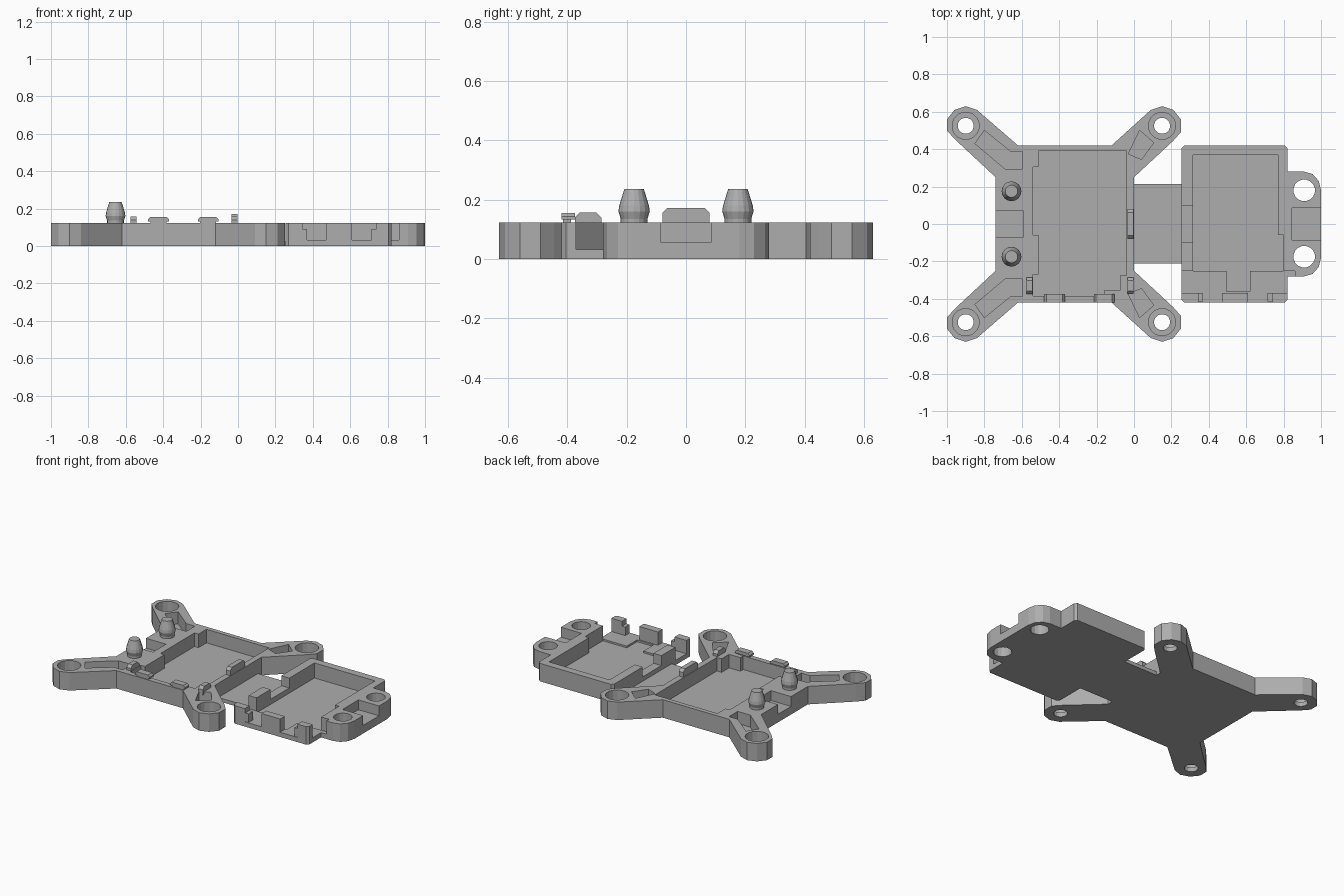
import bpy, bmesh, math

if "Cube" in bpy.data.objects:
    bpy.data.objects.remove(bpy.data.objects["Cube"])

grey = bpy.data.materials.new("plain grey")
grey.use_nodes = True
COLOR = (0.42, 0.42, 0.42, 1)
grey.diffuse_color = COLOR
grey.node_tree.nodes["Principled BSDF"].inputs["Base Color"].default_value = COLOR


def finish(name, bm):
    bmesh.ops.recalc_face_normals(bm, faces=bm.faces)
    mesh = bpy.data.meshes.new(name)
    bm.to_mesh(mesh)
    bm.free()
    mesh.materials.append(grey)
    obj = bpy.data.objects.new(name, mesh)
    bpy.context.collection.objects.link(obj)
    return obj


def prism(name, points, z0, z1):
    """Extrude an xy outline from z0 to z1."""
    bm = bmesh.new()
    face = bm.faces.new([bm.verts.new((x, y, z0)) for x, y in points])
    top = bmesh.ops.extrude_face_region(bm, geom=[face])["geom"]
    verts = [v for v in top if isinstance(v, bmesh.types.BMVert)]
    bmesh.ops.translate(bm, verts=verts, vec=(0, 0, z1 - z0))
    return finish(name, bm)


def box(name, x0, x1, y0, y1, z0, z1):
    return prism(name, [(x0, y0), (x1, y0), (x1, y1), (x0, y1)], z0, z1)


def circle(x, y, r, n=16):
    return [(x + r * math.cos(math.tau * (i + .5) / n),
             y + r * math.sin(math.tau * (i + .5) / n)) for i in range(n)]


def flip(points):
    return [(x, -y) for x, y in points]


def cut(obj, cutters):
    """Subtract each cutter, then discard it."""
    for c in cutters:
        mod = obj.modifiers.new("cut", "BOOLEAN")
        mod.operation, mod.solver, mod.object = "DIFFERENCE", "EXACT", c
        c.hide_render = True
    graph = bpy.context.evaluated_depsgraph_get()
    mesh = bpy.data.meshes.new_from_object(obj.evaluated_get(graph))
    obj.modifiers.clear()
    obj.data = mesh
    for c in cutters:
        bpy.data.objects.remove(c)


def tab(name, along, a0, a1, b0, b1, z0, z1, c=.018):
    """Upright tab with clipped top corners; wide along the given axis."""
    outline = [(a0, z0), (a1, z0), (a1, z1 - c), (a1 - c, z1),
               (a0 + c, z1), (a0, z1 - c)]
    bm = bmesh.new()
    rings = []
    for b in (b0, b1):
        rings.append([bm.verts.new((a, b, z) if along == "x" else (b, a, z))
                      for a, z in outline])
        bm.faces.new(rings[-1])
    for i in range(len(outline)):
        j = (i + 1) % len(outline)
        bm.faces.new((rings[0][i], rings[0][j], rings[1][j], rings[1][i]))
    return finish(name, bm)


H = .122      # wall height
LOW = .055    # sunken step height
TOP = .3      # cutters reach above everything

# Main frame with four arms
half = [(-.74, .25), (-.96, .455), (-1, .5), (-1, .56), (-.96, .61), (-.9, .63),
        (-.84, .61), (-.62, .42), (-.12, .42), (.09, .61), (.15, .63), (.21, .61),
        (.25, .56), (.25, .49), (.21, .445), (0, .25)]
frame = prism("main_frame", half + flip(half)[::-1], 0, H)
left_pocket = [(-.8, .5), (-.66, .387), (-.595, .387), (-.595, .295),
               (-.69, .295), (-.85, .43)]
right_pocket = [(.03, .5), (.105, .435), (.04, .345), (-.03, .375)]
cutters = [box("cavity", -.54, -.04, -.385, .39, .03, TOP),
           box("peg_gap", -.8, -.59, -.07, .07, LOW, TOP)]
for x in (-.9, .15):
    for y in (-.525, .525):
        cutters.append(prism("screw_hole", circle(x, y, .043), -.1, TOP))
        cutters.append(prism("screw_seat", circle(x, y, .073), .03, TOP))
for pocket in (left_pocket, right_pocket):
    cutters.append(prism("arm_pocket", pocket, .04, TOP))
    cutters.append(prism("arm_pocket", flip(pocket), .04, TOP))
cut(frame, cutters)

# Inner corner posts of the main cavity
box("corner_post", -.545, -.51, .305, .395, .02, H)
box("side_rib", -.545, -.51, -.27, -.06, .02, H)
box("corner_post", -.075, -.035, -.39, -.275, .02, H)
box("corner_post", -.16, -.07, -.39, -.355, .02, H)

# Clips and tabs standing on the main frame walls
for x in (-.425, -.16):
    box("front_clip_stem", x - .043, x + .043, -.415, -.388, H - .02, .135)
    tab("front_clip_head", "x", x - .055, x + .055, -.42, -.375, .132, .155, .012)
tab("side_tab", "y", -.375, -.285, -.575, -.542, H - .02, .157)
tab("side_tab", "y", -.375, -.285, -.036, -.002, H - .02, .157)
tab("centre_tab", "y", -.08, .08, -.036, -.002, H - .02, .172)

# Two turned pegs
for y in (-.175, .175):
    profile = [(0, .1), (.045, .1), (.045, .135), (.053, .16), (.05, .18),
               (.033, .235), (0, .235)]
    bm = bmesh.new()
    verts = [bm.verts.new((r, 0, z)) for r, z in profile]
    edges = [bm.edges.new(p) for p in zip(verts, verts[1:])]
    bmesh.ops.spin(bm, geom=verts + edges, axis=(0, 0, 1), cent=(0, 0, 0),
                   angle=math.tau, steps=16)
    bmesh.ops.remove_doubles(bm, verts=bm.verts, dist=.0005)
    peg = finish("peg", bm)
    peg.location = (-.655, y, 0)

# Thin strap joining the two trays
box("strap", -.02, .275, -.21, .215, 0, .025)

# Second tray with two screw ears on its outer side
ear_half = [(.25 + .005, .405), (.27, .42), (.805, .42), (.82, .405), (.82, .28),
            (.91, .28), (.955, .267), (.988, .23), (1, .18)]
tray = prism("second_tray", ear_half + flip(ear_half)[::-1], 0, H)
cutters = [box("cavity", .315, .77, -.25, .37, .02, TOP),
           box("cavity_step", .7, .8, -.25, -.06, .02, TOP),
           box("front_channel", .2, .86, -.37, -.25, .032, TOP),
           box("floor_slot", .495, .62, -.36, -.24, .02, TOP),
           box("hinge_gap", .2, .33, -.1, .1, LOW, TOP),
           box("ear_gap", .845, 1.1, -.085, .085, LOW, TOP)]
for x0, x1 in ((.345, .47), (.61, .74)):
    cutters.append(box("front_notch", x0, x1, -.5, -.36, .032, TOP))
for y in (-.175, .18):
    cutters.append(prism("ear_hole", circle(.91, y, .058), -.1, TOP))
cut(tray, cutters)

# Small hooks beside the front notches
for x0, x1 in ((.345, .37), (.715, .74)):
    box("notch_hook", x0, x1, -.415, -.37, .03, .09)
